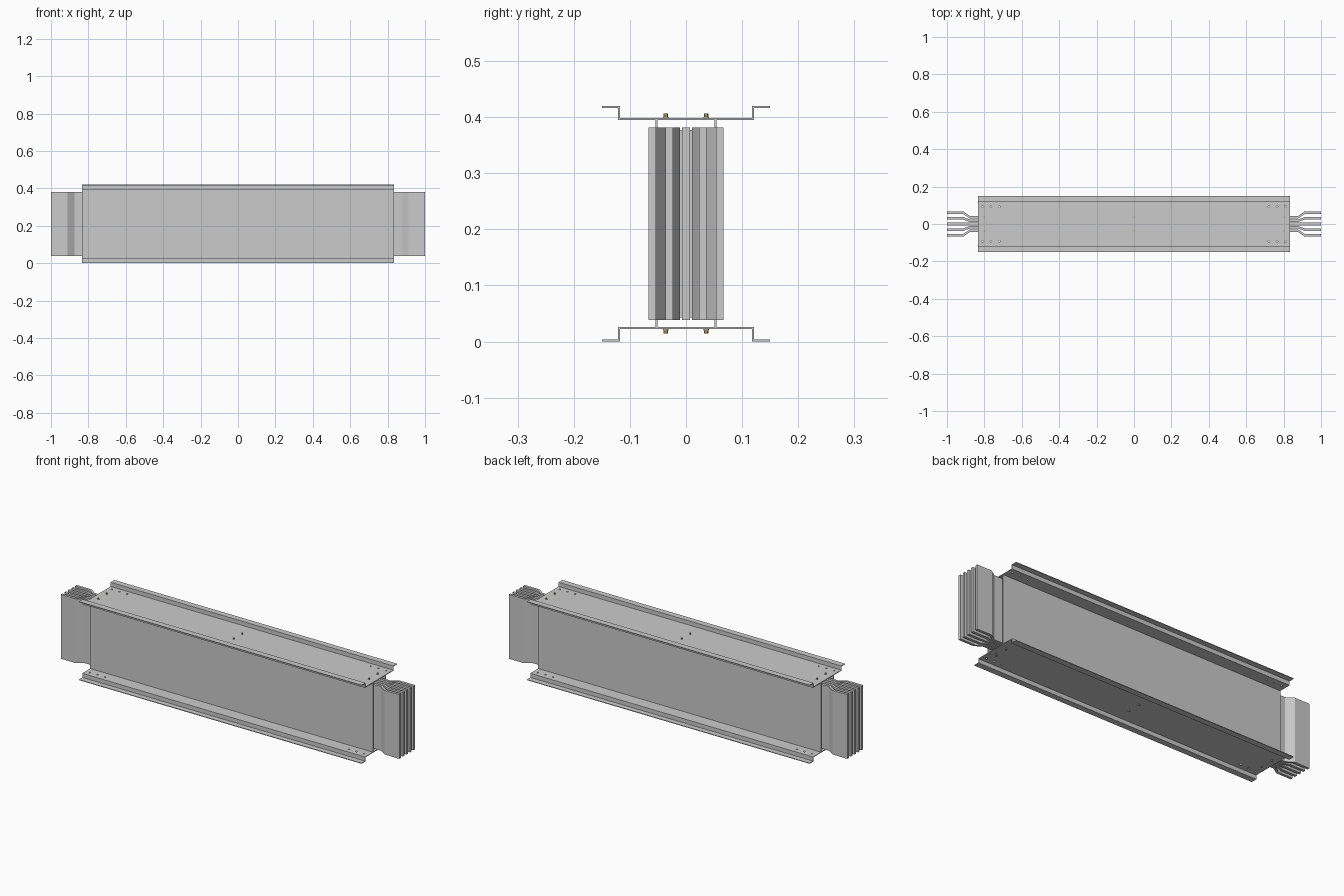
import bpy, bmesh, math
from mathutils import Matrix

if "Cube" in bpy.data.objects:
    bpy.data.objects.remove(bpy.data.objects["Cube"])

H = 0.42          # overall height
L = 0.835         # half length of the housing
T = 0.0035        # sheet thickness


def new_object(name, bm, mat=None):
    bmesh.ops.recalc_face_normals(bm, faces=bm.faces[:])
    me = bpy.data.meshes.new(name)
    bm.to_mesh(me)
    bm.free()
    ob = bpy.data.objects.new(name, me)
    bpy.context.collection.objects.link(ob)
    if mat:
        me.materials.append(mat)
    return ob


def box(name, x, y, z):
    bm = bmesh.new()
    bmesh.ops.create_cube(bm, size=1)
    for v in bm.verts:
        v.co = [lo + (c + 0.5) * (hi - lo) for c, (lo, hi) in zip(v.co, (x, y, z))]
    return new_object(name, bm)


def prism(name, points, direction):
    """Extrude a closed outline along a direction."""
    bm = bmesh.new()
    face = bm.faces.new([bm.verts.new(p) for p in points])
    out = bmesh.ops.extrude_face_region(bm, geom=[face], use_keep_orig=True)
    verts = [g for g in out["geom"] if isinstance(g, bmesh.types.BMVert)]
    bmesh.ops.translate(bm, vec=direction, verts=verts)
    return new_object(name, bm)


def add_cylinder(bm, x, y, z, r1, r2, depth, sides):
    bmesh.ops.create_cone(bm, cap_ends=True, segments=sides, radius1=r1, radius2=r2,
                          depth=depth, matrix=Matrix.Translation((x, y, z)))


# cutter for the corner mounting holes in both covers
bm = bmesh.new()
for sx in (-1, 1):
    for x in (0.81, 0.765, 0.72):
        for y in (-0.093, 0.093):
            add_cylinder(bm, sx * x, y, H / 2, 0.0045, 0.0045, H * 1.2, 16)
cutter = new_object("hole_cutter", bm)
cutter.hide_render = True
cutter.hide_viewport = True

# top and bottom folded hat-section covers
low = H - 0.0255
right = [(0.1215 - T, low + T), (0.1215 - T, H), (0.15, H), (0.15, H - T),
         (0.1215, H - T), (0.1215, low)]
hat = right + [(-y, z) for y, z in reversed(right)]
for name, flip in (("top_cover", False), ("bottom_cover", True)):
    pts = [(-L, y, H - z if flip else z) for y, z in hat]
    cover = prism(name, pts, (2 * L, 0, 0))
    mod = cover.modifiers.new("holes", 'BOOLEAN')
    mod.operation = 'DIFFERENCE'
    mod.solver = 'EXACT'
    mod.object = cutter

# side plates
for name, s in (("front_side_plate", -1), ("back_side_plate", 1)):
    y = sorted((s * 0.0545, s * (0.0545 - T)))
    box(name, (-L, L), y, (H - low, low))

# five conductor bars, packed inside and splayed at both ends
BT = 0.0067
for i in range(-2, 3):
    inner, outer = i * 0.0175, i * 0.03
    half = [(0.875, inner), (0.912, outer), (1.0, outer)]
    path = [(-x, y) for x, y in reversed(half)] + half
    outline = [(x, y + BT) for x, y in path] + [(x, y - BT) for x, y in reversed(path)]
    prism(f"conductor_bar_{i + 3}", [(x, y, 0.0385) for x, y in outline],
          (0, 0, H - 0.077))

# insulating sheets between the bars
for i in range(4):
    y = (i - 1.5) * 0.0175
    box(f"insulation_sheet_{i + 1}", (-L, L), (y - 0.0018, y + 0.0018), (0.043, H - 0.043))

# flanged hex bolts on both covers
brass = bpy.data.materials.new("bolt_metal")
brass.diffuse_color = (0.5, 0.45, 0.2, 1)
brass.use_nodes = True
brass.node_tree.nodes["Principled BSDF"].inputs["Base Color"].default_value = brass.diffuse_color
for name, s in (("top_bolts", 1), ("bottom_bolts", -1)):
    bm = bmesh.new()
    for x in (-0.8, 0, 0.8):
        for y in (-0.036, 0.036):
            add_cylinder(bm, x, y, low + T + 0.001, 0.0047, 0.0044, 0.002, 16)
            add_cylinder(bm, x, y, low + T + 0.005, 0.0037, 0.0037, 0.006, 6)
    if s < 0:
        for v in bm.verts:
            v.co.z = H - v.co.z
    new_object(name, bm, brass)
